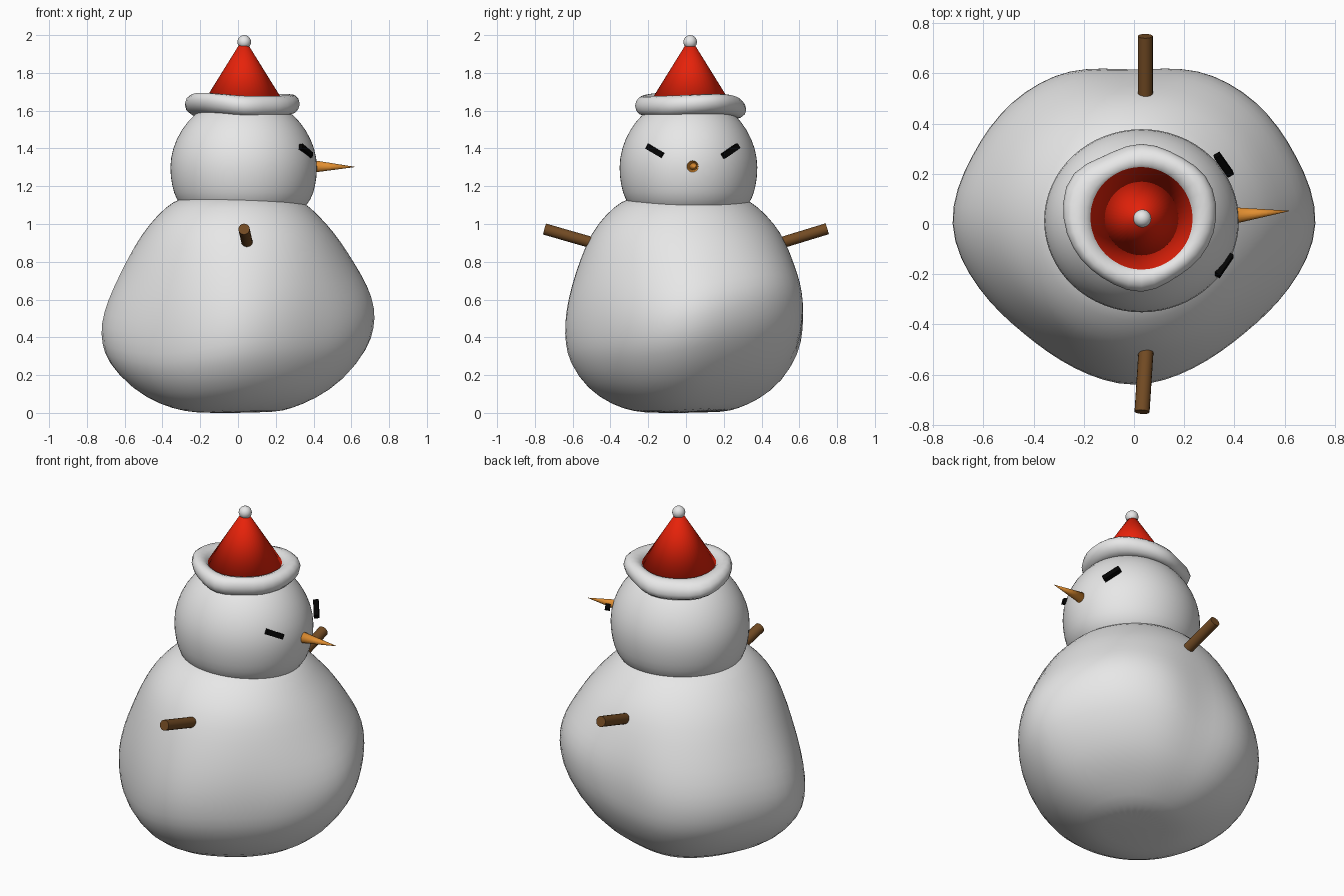
import bpy, math
from mathutils import Vector

if "Cube" in bpy.data.objects:
    bpy.data.objects.remove(bpy.data.objects["Cube"])


def mat(name, rgb):
    m = bpy.data.materials.new(name)
    m.diffuse_color = (*rgb, 1)
    m.use_nodes = True
    m.node_tree.nodes["Principled BSDF"].inputs["Base Color"].default_value = m.diffuse_color
    return m


SNOW = mat("snow white", (0.8, 0.8, 0.8))
RED = mat("hat red", (0.8, 0.016, 0.003))
ORANGE = mat("carrot orange", (0.75, 0.27, 0.03))
BROWN = mat("stick brown", (0.17, 0.07, 0.017))
BLACK = mat("coal black", (0.001, 0.001, 0.001))


def around(table, a):
    """Smooth periodic interpolation of values spaced evenly round the circle."""
    n = len(table)
    f = (a / math.tau % 1) * n
    i, t = int(f), f % 1
    p = [table[(i + k) % n] for k in (-1, 0, 1, 2)]
    return p[1] + 0.5 * t * (p[2] - p[0] + t * (2 * p[0] - 5 * p[1] + 4 * p[2] - p[3]
                             + t * (3 * (p[1] - p[2]) + p[3] - p[0])))


def loft(name, rings, material, closed=False):
    """Skin equal-sized rings; cap the ends, or join last to first."""
    n = len(rings[0])
    verts = [v for r in rings for v in r]
    count = len(rings)
    faces = []
    for i in range(count if closed else count - 1):
        a, b = i * n, (i + 1) % count * n
        faces += [(a + j, a + (j + 1) % n, b + (j + 1) % n, b + j) for j in range(n)]
    if not closed:
        faces += [tuple(reversed(range(n))), tuple(range((count - 1) * n, count * n))]
    me = bpy.data.meshes.new(name)
    me.from_pydata(verts, [], faces)
    ob = bpy.data.objects.new(name, me)
    bpy.context.collection.objects.link(ob)
    me.materials.append(material)
    me.shade_smooth()
    return ob


def smooth(ob, levels=1):
    mod = ob.modifiers.new("smooth", "SUBSURF")
    mod.levels = mod.render_levels = levels


def rod(name, start, end, r1, r2, material, sides=16, soft=False):
    a, b = Vector(start), Vector(end)
    bpy.ops.mesh.primitive_cone_add(vertices=sides, radius1=r1, radius2=r2,
                                    depth=(b - a).length, location=(a + b) / 2)
    ob = bpy.context.object
    ob.name = name
    ob.rotation_euler = (b - a).to_track_quat('Z', 'Y').to_euler()
    ob.data.materials.append(material)
    if soft:
        bpy.ops.object.shade_smooth()
    else:
        bpy.ops.object.shade_smooth_by_angle(angle=math.radians(40))
    return ob


N = 32
ANGLES = [math.tau * j / N for j in range(N)]

# body: lumpy plan, strongest at the belly (height, radius, lumpiness)
PLAN = [.737, .705, .693, .668, .615, .668, .693, .705, .737,
        .675, .622, .626, .65, .626, .622, .675]
BODY = [(0, .2, 0), (.02, .29, .2), (.06, .40, .4), (.15, .535, .6), (.3, .635, .9),
        (.4, .655, 1), (.5, .66, 1), (.62, .64, .8), (.75, .597, .5), (.9, .535, .2),
        (1.0, .472, 0), (1.09, .385, 0), (1.14, .31, 0), (1.17, .15, 0)]
rings = []
for z, s, w in BODY:
    ring = []
    for a in ANGLES:
        r = s * (1 + w * (around(PLAN, a) / .66 - 1))
        # belly bulges high at the back right, low at the front left
        c = math.cos(a - math.pi / 4)
        dz = w * (.14 if c > 0 else .09) * c ** 3
        ring.append((r * math.cos(a), r * math.sin(a), max(z + dz, 0)))
    rings.append(ring)
body = loft("body", rings, SNOW)
smooth(body)

# head: slightly oval ball
HEAD = [(1.02, .22), (1.07, .312), (1.13, .36), (1.2, .382), (1.3, .395), (1.4, .38),
        (1.5, .333), (1.58, .265), (1.63, .19), (1.66, .08)]
head = loft("head", [[(.03 + r * math.cos(a), .013 + .94 * r * math.sin(a), z) for a in ANGLES]
                     for z, r in HEAD], SNOW)
smooth(head)

# hat brim: uneven fur roll whose outer edge rises and droops
BRIM = [.297, .306, .29, .297, .29, .325, .31, .292, .283, .292, .272, .283]
WAVE = [.01, .02, .01, -.02, -.03, -.015, .015, .03, .02, 0, 0, 0]
rings = []
for a in ANGLES:
    ro = around(BRIM, a)
    mid, half = (ro + .19) / 2, (ro - .19) / 2
    ring = []
    for k in range(12):
        t = math.tau * k / 12
        r = mid + half * math.cos(t)
        z = 1.626 + .053 * math.sin(t) + around(WAVE, a) * (1 + math.cos(t)) / 2
        ring.append((.03 + r * math.cos(a), .022 + r * math.sin(a), z))
    rings.append(ring)
rings.reverse()
loft("hat_brim", rings, SNOW, closed=True)

# hat cone and pompom
rod("hat_cone", (.03, .022, 1.63), (.03, .022, 1.975), .222, .008, RED, 48, soft=True)
bpy.ops.mesh.primitive_uv_sphere_add(segments=20, ring_count=12, radius=.036,
                                     location=(.033, .022, 1.964))
pom = bpy.context.object
pom.name = "hat_pompom"
pom.data.materials.append(SNOW)
bpy.ops.object.shade_smooth()

# carrot nose
rod("nose", (.39, .033, 1.305), (.617, .052, 1.302), .034, .001, ORANGE, 20, soft=True)

# stick arms
rod("right_arm", (.05, -.47, .893), (.032, -.748, .973), .03, .03, BROWN)
rod("left_arm", (.045, .47, .89), (.045, .748, .975), .03, .03, BROWN)

# slanted coal eyes, one on each side of the nose
for name, outer, inner in (("left_eye", (.33, .274, 1.413), (.384, .198, 1.36)),
                           ("right_eye", (.33, -.203, 1.41), (.384, -.123, 1.363))):
    a, b = Vector(outer), Vector(inner)
    mid = (a + b) / 2
    x = (b - a).normalized()
    out = mid - Vector((.03, .013, 1.31))
    z = (out - out.dot(x) * x).normalized()
    y = z.cross(x)
    bpy.ops.mesh.primitive_cube_add(size=1)
    eye = bpy.context.object
    eye.name = name
    for v in eye.data.vertices:
        c = v.co.copy()
        v.co = mid + x * c.x * (b - a).length + y * c.y * .03 + z * c.z * .028
    eye.data.materials.append(BLACK)
